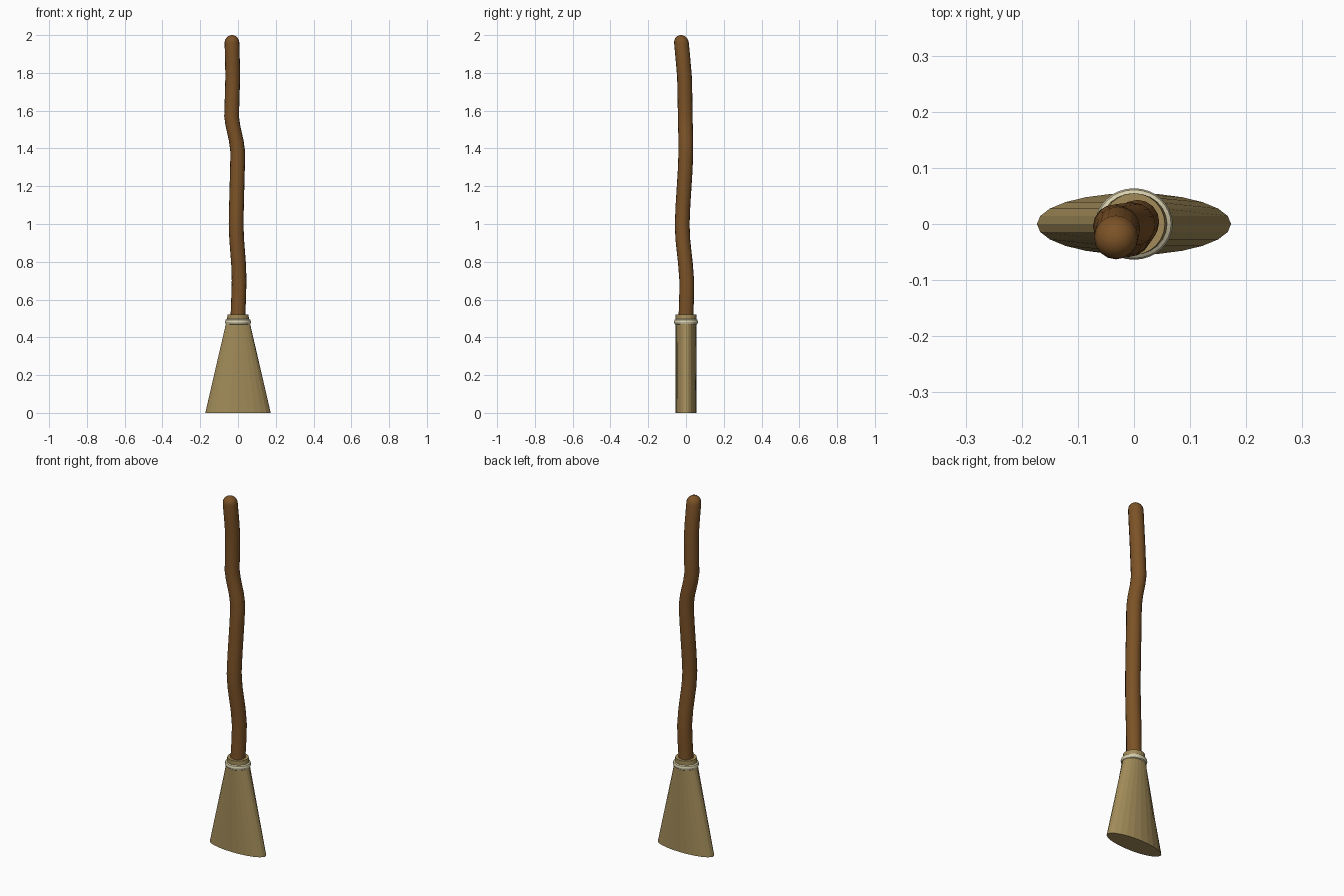
import bpy, bmesh, math
from mathutils import Vector

if "Cube" in bpy.data.objects:
    bpy.data.objects.remove(bpy.data.objects["Cube"])


def material(name, color):
    m = bpy.data.materials.new(name)
    m.diffuse_color = (*color, 1)
    m.use_nodes = True
    m.node_tree.nodes["Principled BSDF"].inputs["Base Color"].default_value = m.diffuse_color
    return m


def loft(name, rings, sides, mat, smooth_angle):
    """Skin elliptical rings (cx, cy, z, rx, ry) and cap both ends."""
    bm = bmesh.new()
    loops = []
    for cx, cy, z, rx, ry in rings:
        loops.append([bm.verts.new((cx + rx * math.cos(a), cy + ry * math.sin(a), z))
                      for a in (2 * math.pi * i / sides for i in range(sides))])
    for lo, hi in zip(loops, loops[1:]):
        for i in range(sides):
            j = (i + 1) % sides
            bm.faces.new((lo[i], lo[j], hi[j], hi[i]))
    bm.faces.new(loops[0][::-1])
    bm.faces.new(loops[-1])
    me = bpy.data.meshes.new(name)
    bm.to_mesh(me)
    bm.free()
    ob = bpy.data.objects.new(name, me)
    bpy.context.collection.objects.link(ob)
    finish(ob, mat, smooth_angle)
    return ob


def finish(ob, mat, smooth_angle):
    ob.data.materials.append(mat)
    bpy.ops.object.select_all(action='DESELECT')
    ob.select_set(True)
    bpy.context.view_layer.objects.active = ob
    if smooth_angle:
        bpy.ops.object.shade_smooth_by_angle(angle=math.radians(smooth_angle))


wood = material("wood", (0.20, 0.085, 0.02))
straw = material("straw", (0.36, 0.26, 0.10))
cord = material("cord", (0.68, 0.62, 0.42))

# Crooked handle: centre line with a rounded tip
R = 0.039
path = [(0, 0, 0.45), (0, 0, 0.52), (0.003, 0.003, 0.60), (0.006, 0.004, 0.70),
        (0.003, -0.003, 0.79), (-0.007, -0.017, 0.92), (-0.01, -0.02, 1.00),
        (-0.008, -0.016, 1.10), (-0.003, -0.004, 1.29), (-0.001, -0.001, 1.38),
        (-0.009, -0.001, 1.44), (-0.027, -0.003, 1.52), (-0.034, -0.004, 1.57),
        (-0.03, -0.006, 1.70), (-0.028, -0.008, 1.78), (-0.029, -0.014, 1.85),
        (-0.032, -0.024, 1.96)]
rings = [(x, y, z, R, R) for x, y, z in path]
tx, ty, tz = path[-1]
for deg in (20, 40, 60, 80):
    a = math.radians(deg)
    r = R * math.cos(a)
    rings.append((tx, ty - 0.003 * math.sin(a), tz + 0.04 * math.sin(a), r, r))
loft("handle", rings, 16, wood, 40)

# Fanned flat brush head with a short collar on top
loft("bristles", [(0, 0, 0, 0.173, 0.055), (0, 0, 0.485, 0.061, 0.055),
                  (0, 0, 0.52, 0.055, 0.055)], 24, straw, 0)

# Binding cord around the neck
bpy.ops.mesh.primitive_torus_add(major_segments=32, minor_segments=8,
                                 major_radius=0.057, minor_radius=0.01,
                                 location=(0, 0, 0.482))
ring = bpy.context.object
ring.name = "binding_cord"
ring.scale = (1.03, 0.95, 1.5)
finish(ring, cord, 40)
